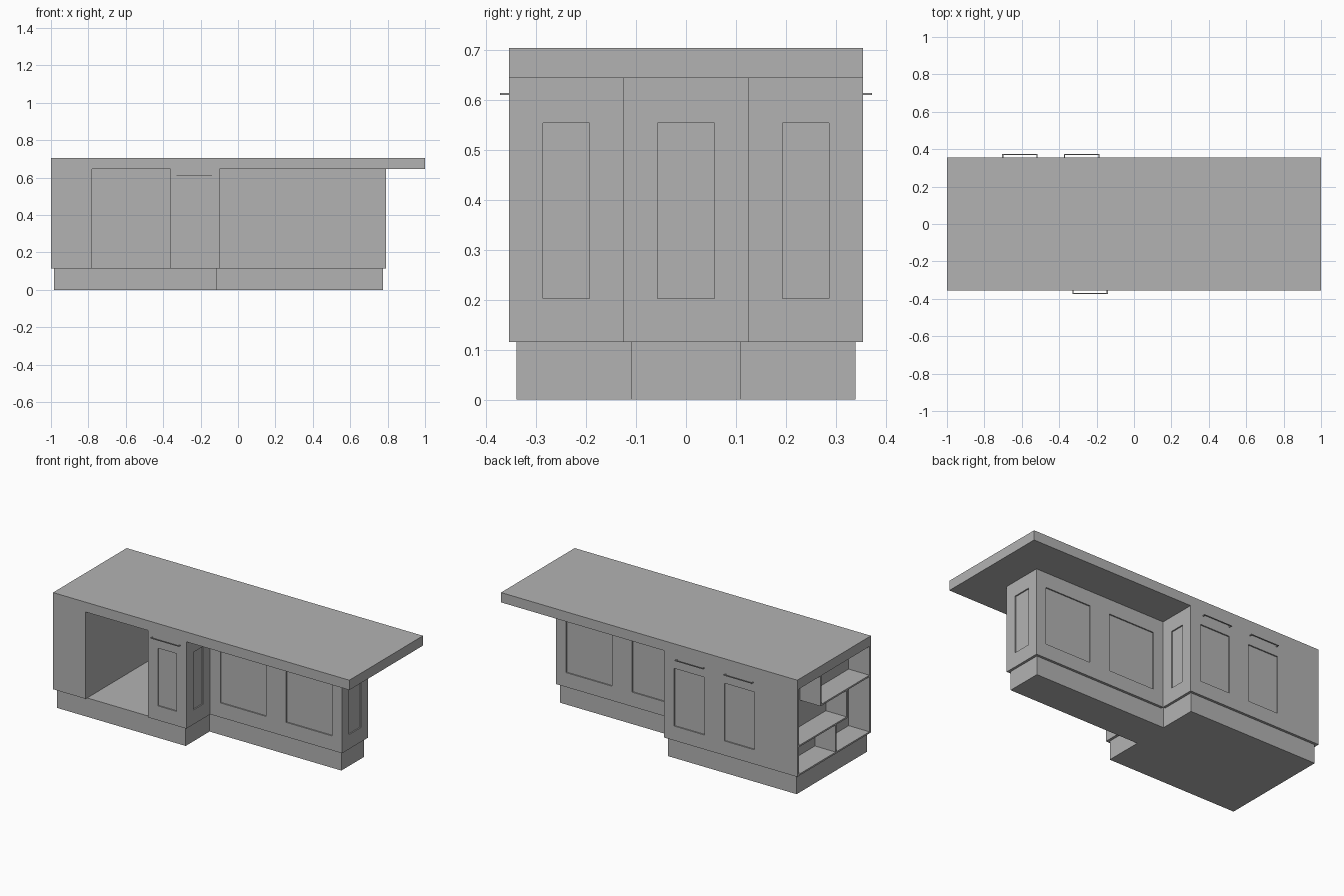
import bpy
import bmesh
from mathutils import Vector

if "Cube" in bpy.data.objects:
    bpy.data.objects.remove(bpy.data.objects["Cube"])

grey = bpy.data.materials.new("plain_grey")
grey.use_nodes = True
COLOUR = (0.45, 0.45, 0.45, 1)
grey.diffuse_color = COLOUR
grey.node_tree.nodes["Principled BSDF"].inputs["Base Color"].default_value = COLOUR

# Main levels and half depths
BASE, TOP, SLAB = 0.115, 0.645, 0.705
RAIL_LOW, RAIL_HIGH = 0.203, 0.555
WIDE, NARROW = 0.355, 0.125
LEFT, BAY, CAB, STEP, END = -1.0, -0.78, -0.36, -0.10, 0.79
T = 0.015


def build(name, boxes):
    """One object from (x0, x1, y0, y1, z0, z1) boxes."""
    bm = bmesh.new()
    for x0, x1, y0, y1, z0, z1 in boxes:
        lo = Vector((min(x0, x1), min(y0, y1), min(z0, z1)))
        hi = Vector((max(x0, x1), max(y0, y1), max(z0, z1)))
        for v in bmesh.ops.create_cube(bm, size=1)["verts"]:
            v.co = Vector([(lo[i] + hi[i]) / 2 + v.co[i] * (hi[i] - lo[i]) for i in range(3)])
    mesh = bpy.data.meshes.new(name)
    bm.to_mesh(mesh)
    bm.free()
    mesh.materials.append(grey)
    obj = bpy.data.objects.new(name, mesh)
    bpy.context.collection.objects.link(obj)
    return obj


def framed_panel(name, axis, plane, side, a0, a1, margin=0.068):
    """Frame with a recessed centre; its outer face lies on the given plane."""
    inner, recess = plane - side * T, plane - side * T * 0.5
    b0, b1 = a0 + margin, a1 - margin
    parts = [(a0, b0, BASE, TOP, plane), (b1, a1, BASE, TOP, plane),
             (b0, b1, BASE, RAIL_LOW, plane), (b0, b1, RAIL_HIGH, TOP, plane),
             (b0, b1, RAIL_LOW, RAIL_HIGH, recess)]
    boxes = []
    for p0, p1, z0, z1, face in parts:
        along, across = (p0, p1), (inner, face)
        boxes.append((along + across if axis == "y" else across + along) + (z0, z1))
    build(name, boxes)


def handle(name, x0, x1, side):
    """Slim bar on two posts."""
    y, out, z, r = side * WIDE, side * 0.373, 0.613, 0.002
    build(name, [(x0, x1, out - side * 0.005, out, z - r, z + r),
                 (x0, x0 + 0.006, y, out, z - r, z + r),
                 (x1 - 0.006, x1, y, out, z - r, z + r)])


# Worktop and plinth
build("worktop", [(-1, 1, -WIDE, WIDE, TOP, SLAB)])
build("plinth", [(LEFT + T, STEP - T, T - WIDE, WIDE - T, 0, BASE),
                 (STEP - T, END - T, T - NARROW, NARROW - T, 0, BASE)])

# Cabinet bodies behind the fronts
build("cabinet_body", [(CAB, STEP - T, T - WIDE, WIDE - T, BASE, TOP)])
build("narrow_body", [(STEP - T, END - T, T - NARROW, NARROW - T, BASE, TOP)])

# Doors along both long sides
half = (STEP + END) / 2
back_half = (BAY + STEP) / 2
for side, label in ((-1, "front"), (1, "back")):
    framed_panel(label + "_narrow_door_right", "y", side * NARROW, side, STEP, half)
    framed_panel(label + "_narrow_door_left", "y", side * NARROW, side, half, END)
    y0, y1 = sorted((side * NARROW, side * WIDE))
    framed_panel(label + "_return_panel", "x", STEP, 1, y0, y1)
framed_panel("end_panel", "x", END, 1, -NARROW, NARROW)
framed_panel("front_drawer_door", "y", -WIDE, -1, CAB, STEP)
framed_panel("back_door_right", "y", WIDE, 1, BAY, back_half)
framed_panel("back_door_left", "y", WIDE, 1, back_half, STEP)

# Handles
handle("front_handle", -0.33, -0.14, -1)
handle("back_handle_right", -0.705, -0.515, 1)
handle("back_handle_left", -0.375, -0.185, 1)

# Open shelving at the right end, with staggered shelves and dividers
rear, board = -0.86, 0.01
build("shelf_unit_case", [(LEFT, BAY, -WIDE, T - WIDE, BASE, TOP),
                          (LEFT, BAY, WIDE - T, WIDE, BASE, TOP),
                          (rear, BAY, T - WIDE, WIDE - T, BASE, TOP),
                          (LEFT, rear, T - WIDE, WIDE - T, BASE, BASE + board)])
low, high = 0.30, 0.47
build("shelves", [(LEFT, rear, -0.12, WIDE - T, low - board, low),
                  (LEFT, rear, T - WIDE, 0.13, high - board, high)])
for name, y, z0, z1 in (("lower_divider", -0.015, BASE, low),
                        ("middle_divider", -0.12, low - board, high),
                        ("upper_divider", 0.13, high - board, TOP)):
    build(name, [(LEFT, rear, y - board, y, z0, z1)])
